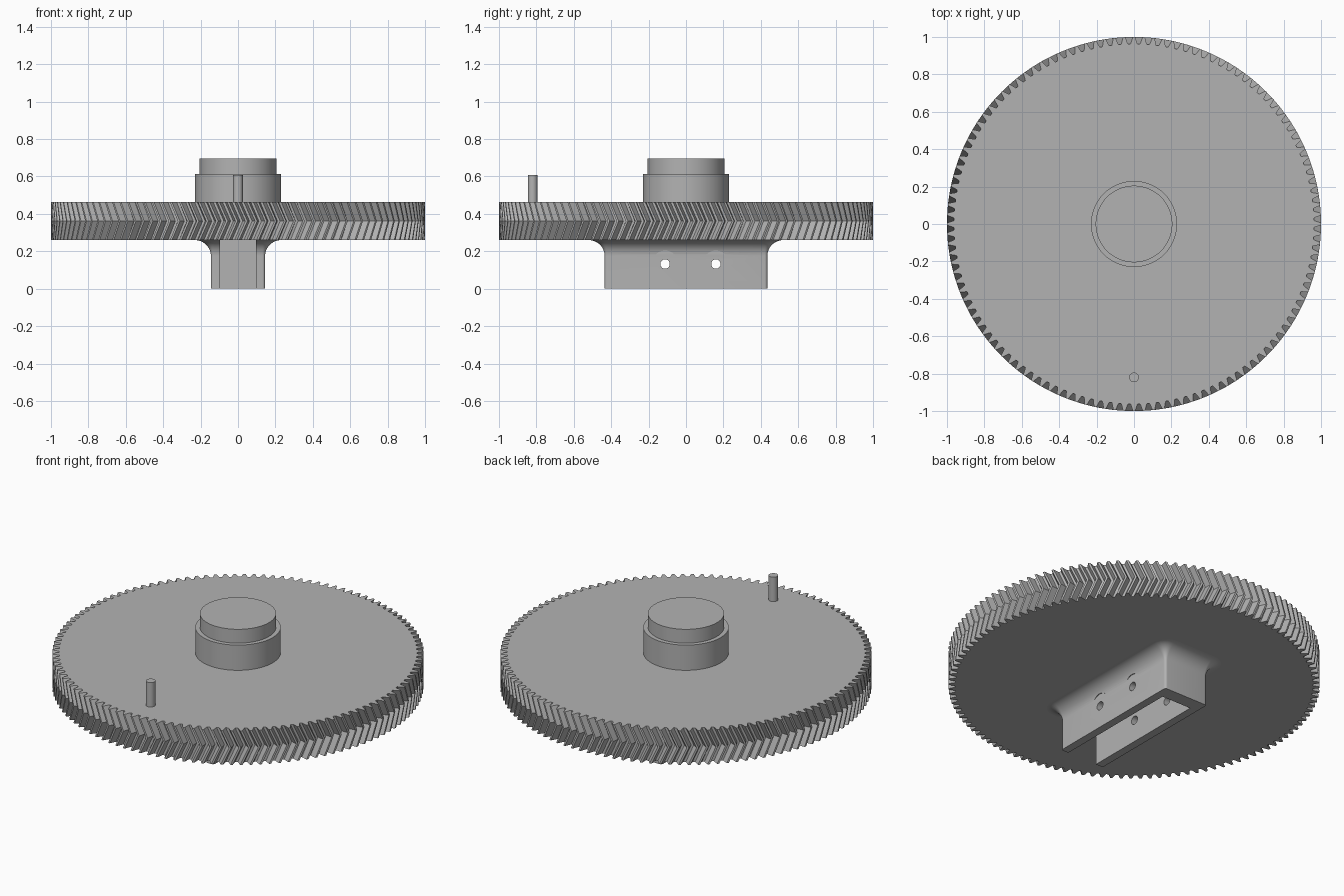
import bpy, bmesh
from math import sin, cos, pi, radians

if "Cube" in bpy.data.objects:
    bpy.data.objects.remove(bpy.data.objects["Cube"], do_unlink=True)

GREY = (0.45, 0.45, 0.45, 1)
grey = bpy.data.materials.new("plain grey")
grey.use_nodes = True
grey.diffuse_color = GREY
grey.node_tree.nodes["Principled BSDF"].inputs["Base Color"].default_value = GREY


def loft(name, rings):
    """Closed solid through a stack of rings with equal point counts."""
    bm = bmesh.new()
    loops = [[bm.verts.new(p) for p in ring] for ring in rings]
    n = len(loops[0])
    for a, b in zip(loops, loops[1:]):
        for i in range(n):
            j = (i + 1) % n
            bm.faces.new((a[i], a[j], b[j], b[i]))
    bm.faces.new(loops[0][::-1])
    bm.faces.new(loops[-1])
    bmesh.ops.recalc_face_normals(bm, faces=bm.faces)
    mesh = bpy.data.meshes.new(name)
    bm.to_mesh(mesh)
    bm.free()
    obj = bpy.data.objects.new(name, mesh)
    bpy.context.collection.objects.link(obj)
    mesh.materials.append(grey)
    return obj


def select(obj):
    bpy.ops.object.select_all(action='DESELECT')
    obj.select_set(True)
    bpy.context.view_layer.objects.active = obj


def smooth(obj, angle=30):
    select(obj)
    bpy.ops.object.shade_smooth_by_angle(angle=radians(angle))


def cylinder(name, r, z0, z1, y=0, n=96):
    circle = [(r * cos(2 * pi * i / n), y + r * sin(2 * pi * i / n)) for i in range(n)]
    obj = loft(name, [[(px, py, z) for px, py in circle] for z in (z0, z1)])
    smooth(obj)
    return obj


def cross_cylinder(r, x0, x1, y, z, n=40):
    """Cutter lying along x."""
    return loft("cutter", [[(x, y + r * cos(2 * pi * i / n), z + r * sin(2 * pi * i / n))
                            for i in range(n)] for x in (x0, x1)])


def cut(obj, cutter):
    cutter.hide_render = True
    select(obj)
    mod = obj.modifiers.new("cut", 'BOOLEAN')
    mod.operation, mod.solver, mod.object = 'DIFFERENCE', 'EXACT', cutter
    bpy.ops.object.modifier_apply(modifier=mod.name)
    bpy.data.objects.remove(cutter, do_unlink=True)


# Herringbone gear wheel: tooth profile as (fraction of pitch, radius)
TEETH, TWIST = 120, 0.045
BOTTOM, TOP = 0.26, 0.463
TOOTH = [(-0.36, 0.963), (-0.27, 0.975), (-0.2, 0.987), (-0.11, 1.0),
         (0.11, 1.0), (0.2, 0.987), (0.27, 0.975), (0.36, 0.963)]


def gear_ring(z, turn):
    pitch = 2 * pi / TEETH
    return [(r * cos((k + f) * pitch + turn), r * sin((k + f) * pitch + turn), z)
            for k in range(TEETH) for f, r in TOOTH]


gear = loft("gear_wheel", [gear_ring(BOTTOM, 0), gear_ring((BOTTOM + TOP) / 2, TWIST),
                           gear_ring(TOP, 0)])
smooth(gear, 20)

# Stepped hub and crank pin on the upper face
cylinder("hub_base", 0.23, TOP - 0.01, 0.613)
cylinder("hub_top", 0.205, 0.6, 0.695)
cylinder("drive_pin", 0.026, TOP - 0.01, 0.608, y=-0.82, n=32)

# Mounting socket below: rounded block flaring into the wheel
HALF_X, HALF_Y, FILLET = 0.145, 0.435, 0.085


def block_ring(z, grow, steps=6):
    r = 0.015 + grow
    cx, cy = HALF_X - 0.015, HALF_Y - 0.015
    ring = []
    for q, (sx, sy) in enumerate([(1, 1), (-1, 1), (-1, -1), (1, -1)]):
        for s in range(steps + 1):
            a = (q + s / steps) * pi / 2
            ring.append((sx * cx + r * cos(a), sy * cy + r * sin(a), z))
    return ring


rings = [block_ring(0, 0)]
for i in range(13):
    a = i / 12 * pi / 2
    rings.append(block_ring(BOTTOM - FILLET + FILLET * sin(a), FILLET * (1 - cos(a))))
rings.append(block_ring(BOTTOM + 0.01, FILLET))
socket = loft("mounting_socket", rings)

# Slot open at the front and below
SLOT = 0.097
cut(socket, loft("cutter", [[(-SLOT, -0.7, z), (SLOT, -0.7, z), (SLOT, 0.355, z), (-SLOT, 0.355, z)]
                            for z in (-0.1, 0.4)]))

# Cross holes, with screw head clearance cut into the flare
for y in (-0.112, 0.16):
    cut(socket, cross_cylinder(0.025, -0.5, 0.5, y, 0.132))
    for side in (-1, 1):
        cut(socket, cross_cylinder(0.072, side * (HALF_X + 0.0005), side * 0.4, y, 0.132))
smooth(socket)
